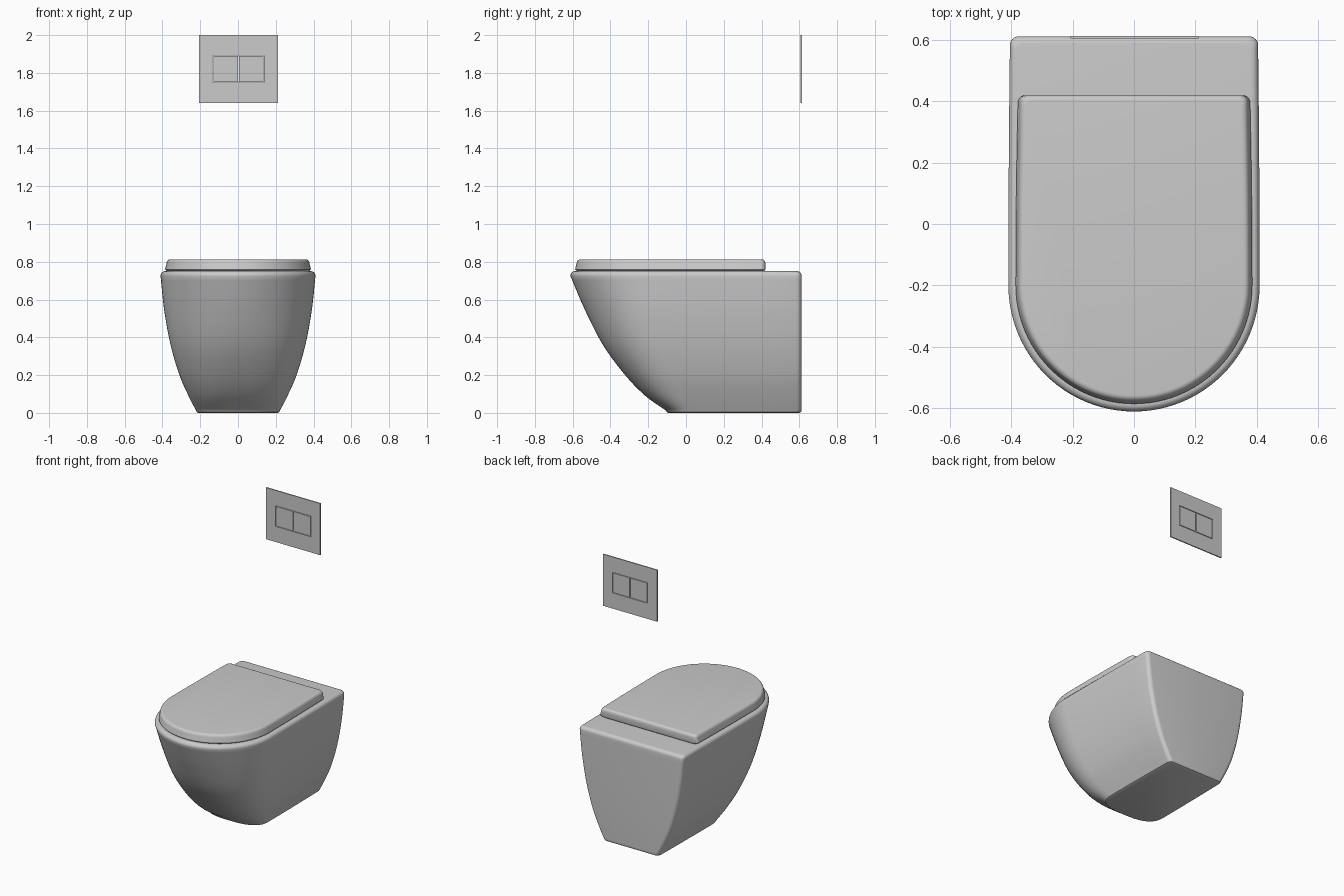
import bpy, bmesh, math

if "Cube" in bpy.data.objects:
    bpy.data.objects.remove(bpy.data.objects["Cube"])


def outline(w, front, yc, e, back, taper=0.005, r=0.028):
    """D-shaped plan: superellipse nose, straight sides, rounded back corners."""
    pts = []
    n = 48
    for i in range(n + 1):
        a = math.pi * i / n
        c, s = math.cos(a), max(0.0, math.sin(a))
        x = -math.copysign(abs(c) ** (2 / e), c) * w
        pts.append((x, yc - (yc - front) * s ** (2 / e)))
    wb = w - taper
    for k in range(1, 6):
        t = k / 6
        pts.append((w - taper * t * t, yc + (back - r - yc) * t))
    right = [(wb - r + r * math.cos(a), back - r + r * math.sin(a))
             for a in [math.pi / 2 * i / 6 for i in range(7)]]
    pts += right + [(-x, y) for x, y in reversed(right)]
    for k in range(5, 0, -1):
        t = k / 6
        pts.append((-w + taper * t * t, yc + (back - r - yc) * t))
    return pts


def finish(bm, name, angle=35):
    bmesh.ops.recalc_face_normals(bm, faces=bm.faces)
    me = bpy.data.meshes.new(name)
    bm.to_mesh(me)
    bm.free()
    ob = bpy.data.objects.new(name, me)
    bpy.context.collection.objects.link(ob)
    bpy.ops.object.select_all(action='DESELECT')
    ob.select_set(True)
    bpy.context.view_layer.objects.active = ob
    bpy.ops.object.shade_smooth_by_angle(angle=math.radians(angle))
    return ob


def loft(name, rings):
    """Skin a stack of (z, outline) rings and cap both ends."""
    bm = bmesh.new()
    loops = [[bm.verts.new((x, y, z)) for x, y in pts] for z, pts in rings]
    for a, b in zip(loops, loops[1:]):
        for i in range(len(a)):
            j = (i + 1) % len(a)
            bm.faces.new((a[i], a[j], b[j], b[i]))
    bm.faces.new(loops[0])
    bm.faces.new(loops[-1])
    return finish(bm, name)


def catmull(keys, steps=5):
    """Smooth interpolation through key rows."""
    out = []
    for i in range(len(keys) - 1):
        p0, p1 = keys[max(i - 1, 0)], keys[i]
        p2, p3 = keys[i + 1], keys[min(i + 2, len(keys) - 1)]
        for s in range(steps):
            t = s / steps
            out.append([0.5 * (2 * b + (c - a) * t + (2 * a - 5 * b + 4 * c - d) * t * t
                               + (3 * b - a - 3 * c + d) * t ** 3)
                        for a, b, c, d in zip(p0, p1, p2, p3)])
    return out + [list(keys[-1])]


# Bowl: z, half width, front y, start of nose, nose exponent
BACK = 0.612
keys = [(0.012, 0.222, -0.105, 0.03, 2.7),
        (0.09, 0.262, -0.215, -0.02, 2.5),
        (0.20, 0.310, -0.322, -0.07, 2.3),
        (0.36, 0.357, -0.440, -0.13, 2.1),
        (0.545, 0.391, -0.535, -0.17, 2.0),
        (0.725, 0.410, -0.612, -0.20, 2.0)]
body = catmull(keys)


def inset(row, z, d):
    _, w, f, yc, e = row
    return z, outline(w - d, f + d, yc, e, BACK - d)


rings = [inset(body[0], 0.0, 0.012), inset(body[0], 0.004, 0.004)]
rings += [inset(r, r[0], 0) for r in body]
for k in range(1, 7):
    a = math.pi / 2 * k / 6
    rings.append(inset(body[-1], 0.725 + 0.025 * math.sin(a), 0.022 * (1 - math.cos(a))))
loft("bowl", rings)

# Lid: slightly drafted slab with rounded upper edge
lid = [(0.748, 0.016, 0.008), (0.756, 0.003, 0.001), (0.760, 0.0, 0.0), (0.790, 0.007, 0.0)]
for k in range(1, 7):
    a = math.pi / 2 * k / 6
    lid.append((0.792 + 0.021 * math.sin(a), 0.008 + 0.02 * (1 - math.cos(a)),
                0.016 * (1 - math.cos(a))))
loft("lid", [(z, outline(0.386 - d, -0.587 + d, -0.2, 2.0, 0.42 - b, 0.007, 0.025))
             for z, d, b in lid])

# Flush plate: a frame with a rectangular opening
Y0, Y1 = 0.605, 0.613


def rect(bm, x0, x1, z0, z1, y):
    return [bm.verts.new(p) for p in ((x0, y, z0), (x1, y, z0), (x1, y, z1), (x0, y, z1))]


bm = bmesh.new()
of, inf = rect(bm, -0.207, 0.211, 1.64, 2.0, Y0), rect(bm, -0.134, 0.138, 1.749, 1.893, Y0)
ob_, inb = rect(bm, -0.207, 0.211, 1.64, 2.0, Y1), rect(bm, -0.134, 0.138, 1.749, 1.893, Y1)
for a, b in ((of, inf), (ob_, inb), (of, ob_), (inf, inb)):
    for i in range(4):
        j = (i + 1) % 4
        bm.faces.new((a[i], a[j], b[j], b[i]))
finish(bm, "flush_plate")

# Two flush buttons set in the opening
for name, x0, x1 in (("left_button", -0.130, -0.001), ("right_button", 0.005, 0.134)):
    bm = bmesh.new()
    f, b = rect(bm, x0, x1, 1.753, 1.889, Y0), rect(bm, x0, x1, 1.753, 1.889, Y1)
    bm.faces.new(f)
    bm.faces.new(b)
    for i in range(4):
        j = (i + 1) % 4
        bm.faces.new((f[i], f[j], b[j], b[i]))
    finish(bm, name)
